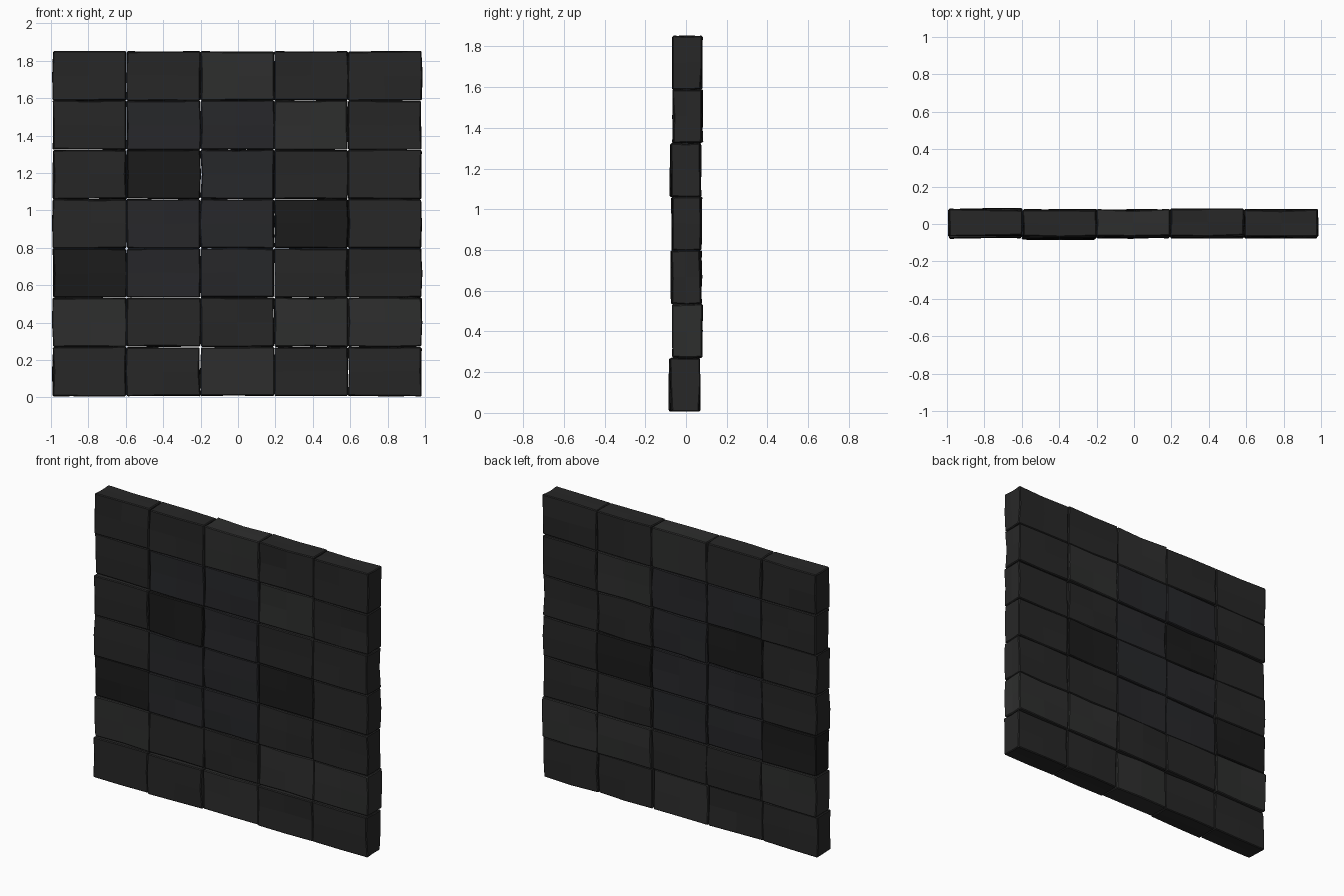
import bpy, bmesh, random
from mathutils import Vector

if "Cube" in bpy.data.objects:
    bpy.data.objects.remove(bpy.data.objects["Cube"])

random.seed(7)
COLS, ROWS = 5, 7
PX, PZ = 0.3945, 0.2635           # block spacing
W, T, H = 0.391, 0.140, 0.2605    # block size


def material(name, v, tint=(1, 1, 1)):
    m = bpy.data.materials.new(name)
    m.diffuse_color = (v * tint[0], v * tint[1], v * tint[2], 1)
    m.use_nodes = True
    m.node_tree.nodes["Principled BSDF"].inputs["Base Color"].default_value = m.diffuse_color
    return m


stone = material("dark_stone", 0.020)
cool = material("cool_stone", 0.021, (0.95, 0.97, 1.1))
light = material("light_stone", 0.027, (1, 1.02, 1))
black = material("black_stone", 0.011)

# (column, row) of odd-toned blocks, rows counted from the bottom
TONES = {(1, 4): black, (0, 2): black, (3, 3): black,
         (2, 6): light, (3, 5): light, (2, 0): light,
         (0, 1): light, (3, 1): light, (4, 1): light}
ROW_Y = [-0.006, 0.005, 0.0, 0.0, -0.004, 0.005, 0.005]
COL_Y = [0.003, -0.002, 0.002, 0.003, 0.001]


def block(c, r):
    # Rough-hewn block: cube cut once each way, nudged, edges chipped
    bm = bmesh.new()
    bmesh.ops.create_cube(bm, size=1)
    bmesh.ops.subdivide_edges(bm, edges=bm.edges[:], cuts=1, use_grid_fill=True)
    for v in bm.verts:
        mid = abs(v.co.z) < 0.1 or abs(v.co.x) < 0.1
        k = 0.007 if mid else 0.003
        v.co = Vector((v.co.x * W, v.co.y * T, v.co.z * H))
        v.co += Vector((random.uniform(-k, k), random.uniform(-0.005, 0.005),
                        random.uniform(-0.003, 0.003)))
    mesh = bpy.data.meshes.new("wall_block")
    bm.to_mesh(mesh)
    bm.free()
    ob = bpy.data.objects.new(f"wall_block_{r}_{c}", mesh)
    bpy.context.collection.objects.link(ob)
    y = ROW_Y[r] + COL_Y[c] + random.uniform(-0.003, 0.003)
    ob.location = ((c - 2) * PX - 0.004, y, 0.007 + PZ * (r + 0.5))
    mesh.materials.append(TONES.get((c, r), cool if c in (1, 2) and r in (2, 3, 4, 5)
                                    else stone))
    bev = ob.modifiers.new("chipped_edges", 'BEVEL')
    bev.width, bev.segments, bev.angle_limit = 0.005, 1, 0.7
    return ob


for r in range(ROWS):
    for c in range(COLS):
        block(c, r)
